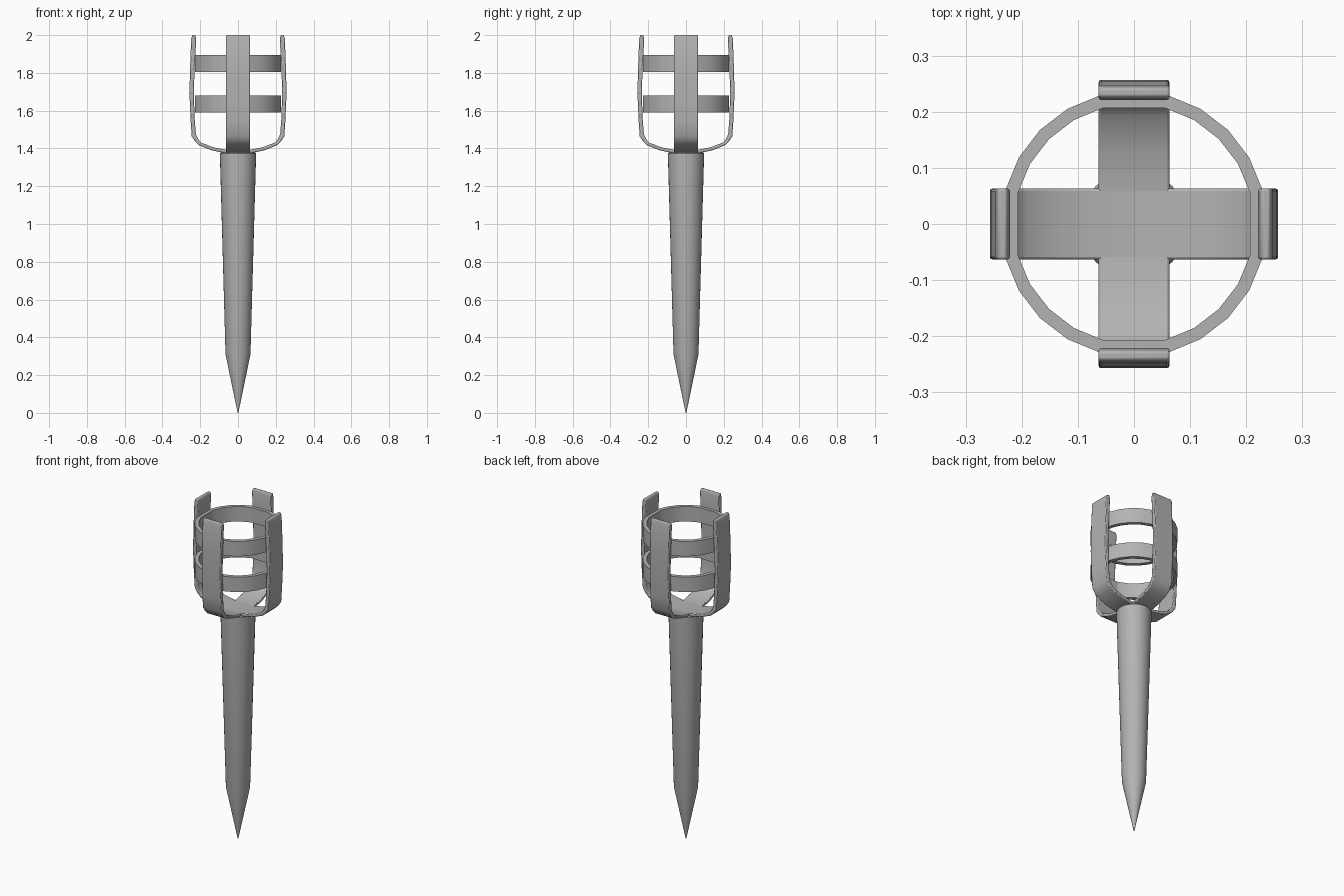
import bpy, bmesh, math

if "Cube" in bpy.data.objects:
    bpy.data.objects.remove(bpy.data.objects["Cube"])

# Dark grey plastic
grey = bpy.data.materials.new("dark_grey")
grey.diffuse_color = (0.45, 0.45, 0.45, 1)
grey.use_nodes = True
grey.node_tree.nodes["Principled BSDF"].inputs["Base Color"].default_value = grey.diffuse_color

def finish(name, bm, angle=30, bevel=0.0):
    bmesh.ops.remove_doubles(bm, verts=bm.verts, dist=1e-5)
    bmesh.ops.recalc_face_normals(bm, faces=bm.faces)
    me = bpy.data.meshes.new(name)
    bm.to_mesh(me)
    bm.free()
    me.materials.append(grey)
    ob = bpy.data.objects.new(name, me)
    bpy.context.collection.objects.link(ob)
    bpy.ops.object.select_all(action='DESELECT')
    ob.select_set(True)
    bpy.context.view_layer.objects.active = ob
    bpy.ops.object.shade_smooth_by_angle(angle=math.radians(angle))
    if bevel:
        b = ob.modifiers.new("edge_rounding", 'BEVEL')
        b.width, b.segments, b.limit_method = bevel, 2, 'ANGLE'
        b.angle_limit = math.radians(50)
    return ob

def lathe(name, profile, angles, closed=False, smooth=30):
    """Revolve (radius, z) points through the given angles."""
    bm = bmesh.new()
    rows = [[bm.verts.new((r * math.cos(a), r * math.sin(a), z)) for a in angles]
            for r, z in profile]
    pairs = list(zip(rows, rows[1:] + rows[:1])) if closed else list(zip(rows, rows[1:]))
    n = len(angles)
    for lo, hi in pairs:
        for i in range(n):
            j = (i + 1) % n
            bm.faces.new((lo[i], lo[j], hi[j], hi[i]))
    if not closed:
        bm.faces.new(rows[0])
        bm.faces.new(rows[-1])
    return finish(name, bm, smooth)

# Tapered stake with a pointed tip
lathe("stake", [(0.002, 0), (0.066, 0.31), (0.096, 1.372), (0.092, 1.378)],
      [math.tau * i / 32 for i in range(32)])

# Two cage rings, flat where they meet the straps
ring_angles = [math.radians(a) for a in range(0, 360, 15) if a % 90]
for name, z in (("lower_ring", 1.59), ("upper_ring", 1.805)):
    lathe(name, [(0.237, z), (0.237, z + 0.09), (0.214, z + 0.09), (0.214, z)],
          ring_angles, closed=True, smooth=20)

# Crossed U-shaped straps: half outlines (outer, inner) mirrored across the centre
outer = [(0.07, 1.376), (0.14, 1.39), (0.205, 1.416), (0.226, 1.436), (0.245, 1.464),
         (0.251, 1.55), (0.257, 1.69), (0.254, 1.82), (0.248, 1.98), (0.242, 2.0)]
inner = [(0.06, 1.392), (0.13, 1.406), (0.192, 1.43), (0.209, 1.447), (0.223, 1.475),
         (0.229, 1.55), (0.234, 1.69), (0.23, 1.82), (0.221, 1.98), (0.227, 2.0)]
mirror = lambda pts: [(-x, z) for x, z in reversed(pts)]
out_line = mirror(outer) + outer
in_line = mirror(inner) + inner

for name, turn in (("strap_x", 0), ("strap_y", math.pi / 2)):
    bm = bmesh.new()
    w = 0.063
    secs = [[bm.verts.new(p) for p in ((ox, -w, oz), (ox, w, oz), (ix, w, iz), (ix, -w, iz))]
            for (ox, oz), (ix, iz) in zip(out_line, in_line)]
    for a, b in zip(secs, secs[1:]):
        for i in range(4):
            j = (i + 1) % 4
            bm.faces.new((a[i], a[j], b[j], b[i]))
    bm.faces.new(secs[0])
    bm.faces.new(secs[-1])
    strap = finish(name, bm, 35, bevel=0.004)
    strap.rotation_euler.z = turn
